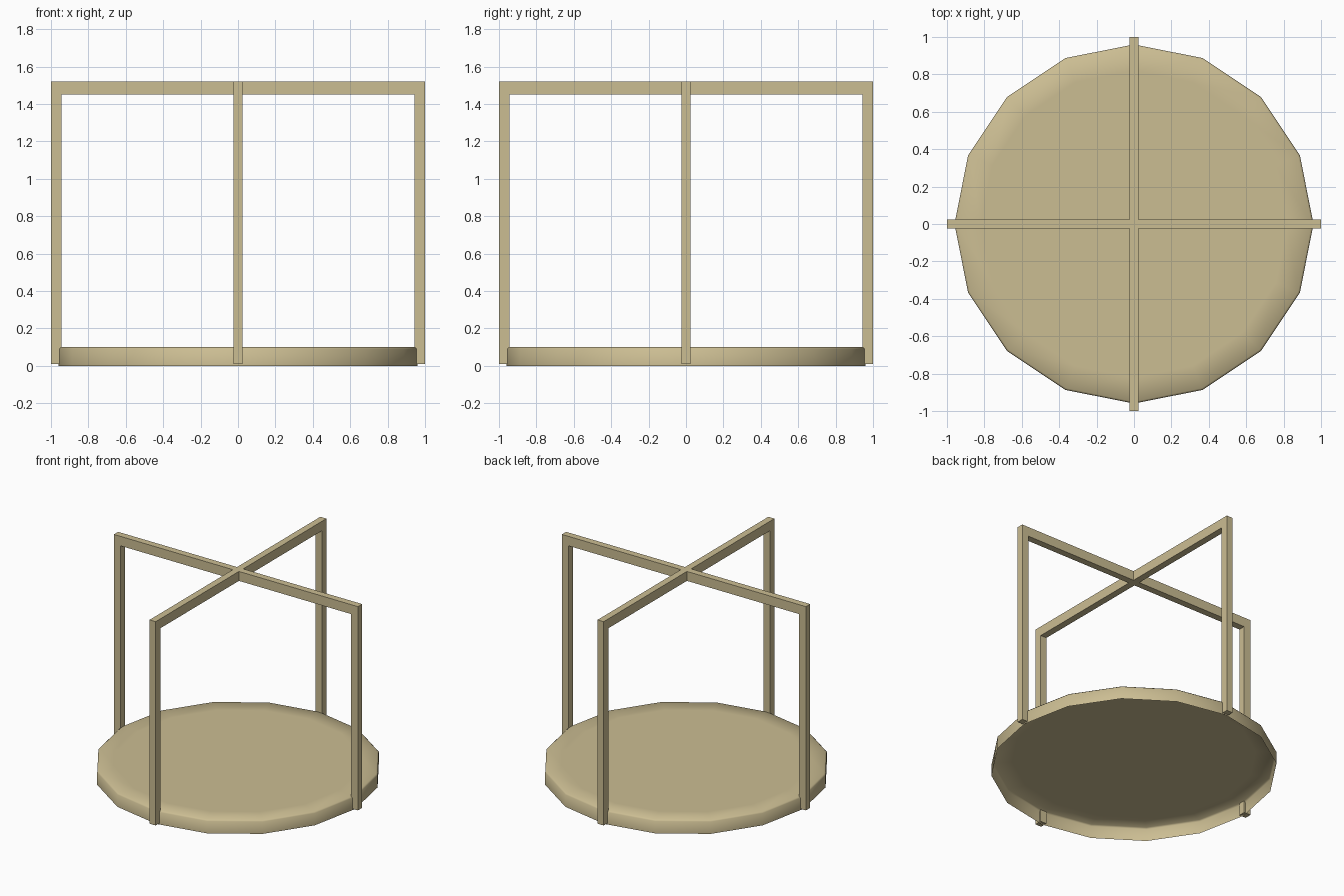
import bpy, bmesh
from math import pi, cos, sin

if "Cube" in bpy.data.objects:
    bpy.data.objects.remove(bpy.data.objects["Cube"])

wood = bpy.data.materials.new("tan_wood")
wood.diffuse_color = (0.60, 0.51, 0.29, 1)
wood.use_nodes = True
wood.node_tree.nodes["Principled BSDF"].inputs["Base Color"].default_value = wood.diffuse_color

def finish(bm, name, smooth=False):
    bmesh.ops.recalc_face_normals(bm, faces=bm.faces)
    me = bpy.data.meshes.new(name)
    bm.to_mesh(me)
    bm.free()
    for p in me.polygons:
        p.use_smooth = smooth
    me.materials.append(wood)
    ob = bpy.data.objects.new(name, me)
    bpy.context.collection.objects.link(ob)
    return ob

# Round 16-sided tray, hollow underneath: wall, thin top edge, flat deck
bm = bmesh.new()
profile = [(0.96, 0.0), (0.96, 0.09), (0.95, 0.1), (0.82, 0.1)]
rings = [[bm.verts.new((r * cos(i * pi / 8), r * sin(i * pi / 8), z))
          for i in range(16)] for r, z in profile]
for a, b in zip(rings, rings[1:]):
    for i in range(16):
        j = (i + 1) % 16
        bm.faces.new((a[i], a[j], b[j], b[i]))
bm.faces.new(rings[-1])
finish(bm, "round_base", True)

# Two crossing hoops: a flat arch outline extruded to bar thickness
T, TOP, LOW, FOOT = 0.025, 1.52, 1.45, 0.01
outline = [(-1, FOOT), (-1, TOP), (1, TOP), (1, FOOT),
           (0.945, FOOT), (0.945, LOW), (-0.945, LOW), (-0.945, FOOT)]
def hoop(name, angle):
    bm = bmesh.new()
    face = bm.faces.new([bm.verts.new((x, -T, z)) for x, z in outline])
    ext = bmesh.ops.extrude_face_region(bm, geom=[face])["geom"]
    bmesh.ops.translate(bm, vec=(0, 2 * T, 0),
                        verts=[v for v in ext if isinstance(v, bmesh.types.BMVert)])
    ob = finish(bm, name)
    ob.rotation_euler.z = angle

hoop("side_hoop", 0)
hoop("front_back_hoop", pi / 2)
